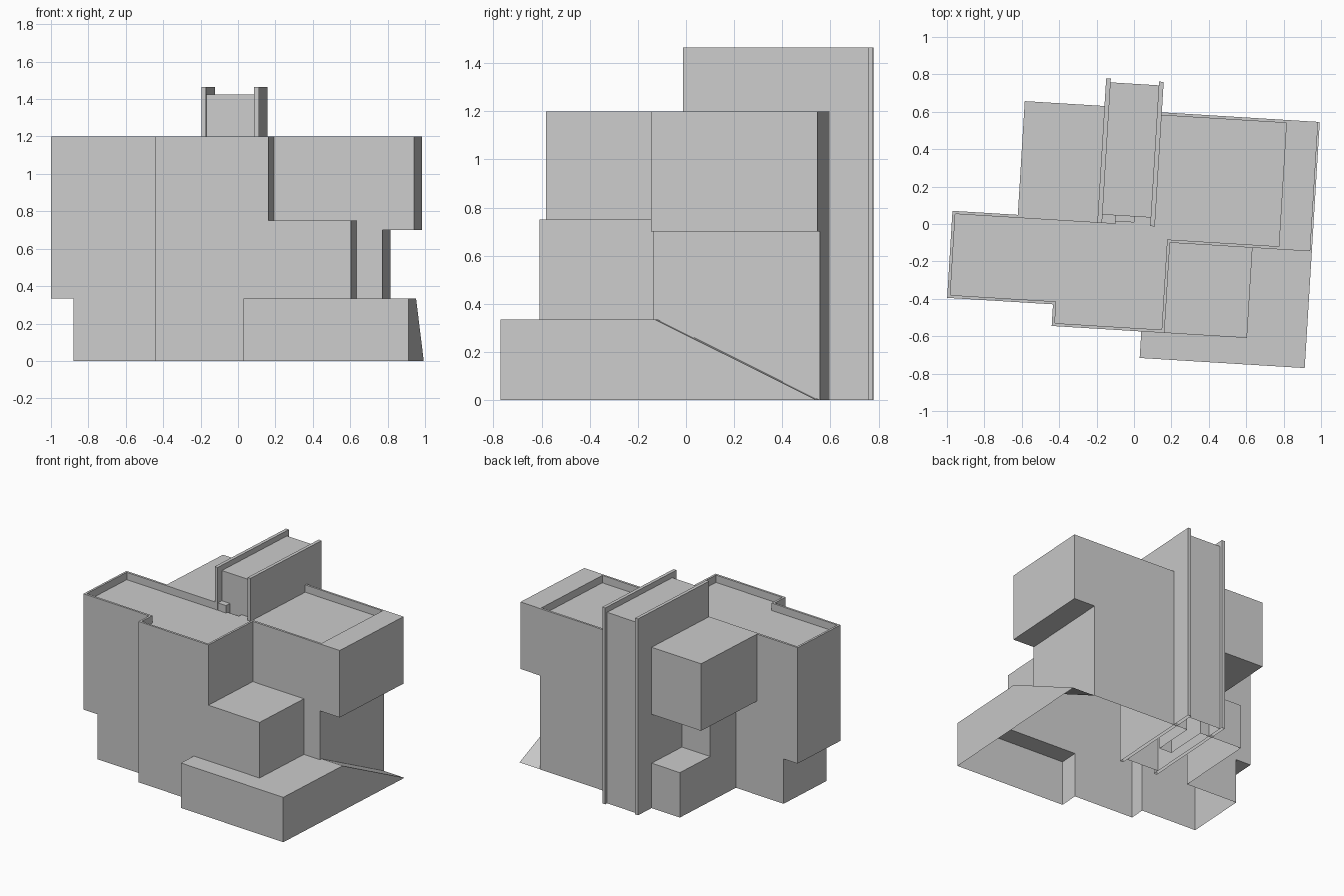
import bpy, bmesh, math
from mathutils import Matrix

if "Cube" in bpy.data.objects:
    bpy.data.objects.remove(bpy.data.objects["Cube"])

TURN = Matrix.Rotation(math.radians(-3.5), 4, "Z")
ROOF, LEDGE, PLINTH, DECK = 1.2, 0.7, 0.335, 1.145

grey = bpy.data.materials.new("plain_grey")
grey.use_nodes = True
GREY = (0.6, 0.6, 0.6, 1)
grey.diffuse_color = GREY
grey.node_tree.nodes["Principled BSDF"].inputs["Base Color"].default_value = GREY


def prism(name, u, profile):
    """Extrude a (v, z) outline along u."""
    bm = bmesh.new()
    ends = [[bm.verts.new((x, v, z)) for v, z in profile] for x in u]
    bm.faces.new(ends[0])
    bm.faces.new(ends[1])
    for i in range(len(profile)):
        j = (i + 1) % len(profile)
        bm.faces.new((ends[0][i], ends[0][j], ends[1][j], ends[1][i]))
    bmesh.ops.recalc_face_normals(bm, faces=bm.faces)
    mesh = bpy.data.meshes.new(name)
    bm.to_mesh(mesh)
    bm.free()
    mesh.materials.append(grey)
    obj = bpy.data.objects.new(name, mesh)
    bpy.context.collection.objects.link(obj)
    return obj


def box(name, u, v, z):
    return prism(name, u, [(v[0], z[0]), (v[1], z[0]), (v[1], z[1]), (v[0], z[1])])


def combine(target, other, operation):
    """Apply a boolean, then discard the helper."""
    other.hide_render = True
    mod = target.modifiers.new("combine", "BOOLEAN")
    mod.operation, mod.object, mod.solver = operation, other, "EXACT"
    bpy.context.view_layer.update()
    graph = bpy.context.evaluated_depsgraph_get()
    mesh = bpy.data.meshes.new_from_object(target.evaluated_get(graph))
    target.modifiers.clear()
    target.data = mesh
    bpy.data.objects.remove(other)


def finish(obj):
    """Open the underside at ground level and turn the part on its plot."""
    bm = bmesh.new()
    bm.from_mesh(obj.data)
    ground = [f for f in bm.faces if all(v.co.z < 0.002 for v in f.verts)]
    bmesh.ops.delete(bm, geom=ground, context="FACES")
    bm.to_mesh(obj.data)
    bm.free()
    obj.data.transform(TURN)


# Main volumes, merged into one shell
house = box("house_shell", (-0.406, 0.198), (-0.571, 0.011), (0, ROOF))
volumes = [
    ("left_wing", (-0.973, -0.3), (-0.455, 0.011), (PLINTH, ROOF)),
    ("left_wing_base", (-0.852, -0.3), (-0.455, 0.011), (0, 0.5)),
    ("right_core", (0.0, 0.779), (-0.088, 0.605), (0, 0.9)),
    ("right_upper_room", (0.0, 0.949), (-0.088, 0.605), (LEDGE, ROOF)),
    ("front_step", (0.1, 0.64), (-0.571, 0.0), (0.2, 0.75)),
    ("rear_core", (-0.44, 0.05), (-0.1, 0.29), (0, 0.9)),
    ("rear_base", (-0.44, -0.1), (0.1, 0.62), (0, PLINTH)),
    ("rear_upper_room", (-0.623, -0.1), (-0.05, 0.62), (LEDGE, ROOF)),
]
for part in volumes:
    combine(house, box(*part), "UNION")

# Front terrace with a ramp running down towards the back
terrace = prism("terrace", (0.074, 0.958),
                [(-0.713, 0), (0.604, 0), (-0.07, PLINTH), (-0.713, PLINTH)])
combine(house, terrace, "UNION")

# Sunken roof decks leave thin parapets
decks = [
    ("main_deck", (-0.39, 0.182), (-0.555, -0.005)),
    ("wing_deck", (-0.957, -0.3), (-0.439, -0.005)),
    ("right_deck", (-0.1, 0.78), (-0.072, 0.589)),
]
for name, u, v in decks:
    combine(house, box(name, u, v, (DECK, 1.4)), "DIFFERENCE")
finish(house)

# Tall rear chimney block between two fins
finish(box("chimney", (-0.172, 0.087), (0.04, 0.748), (0, 1.425)))
for name, u in (("left_fin", 0.087), ("right_fin", -0.196)):
    finish(box(name, (u, u + 0.025), (-0.006, 0.768), (0, 1.465)))
